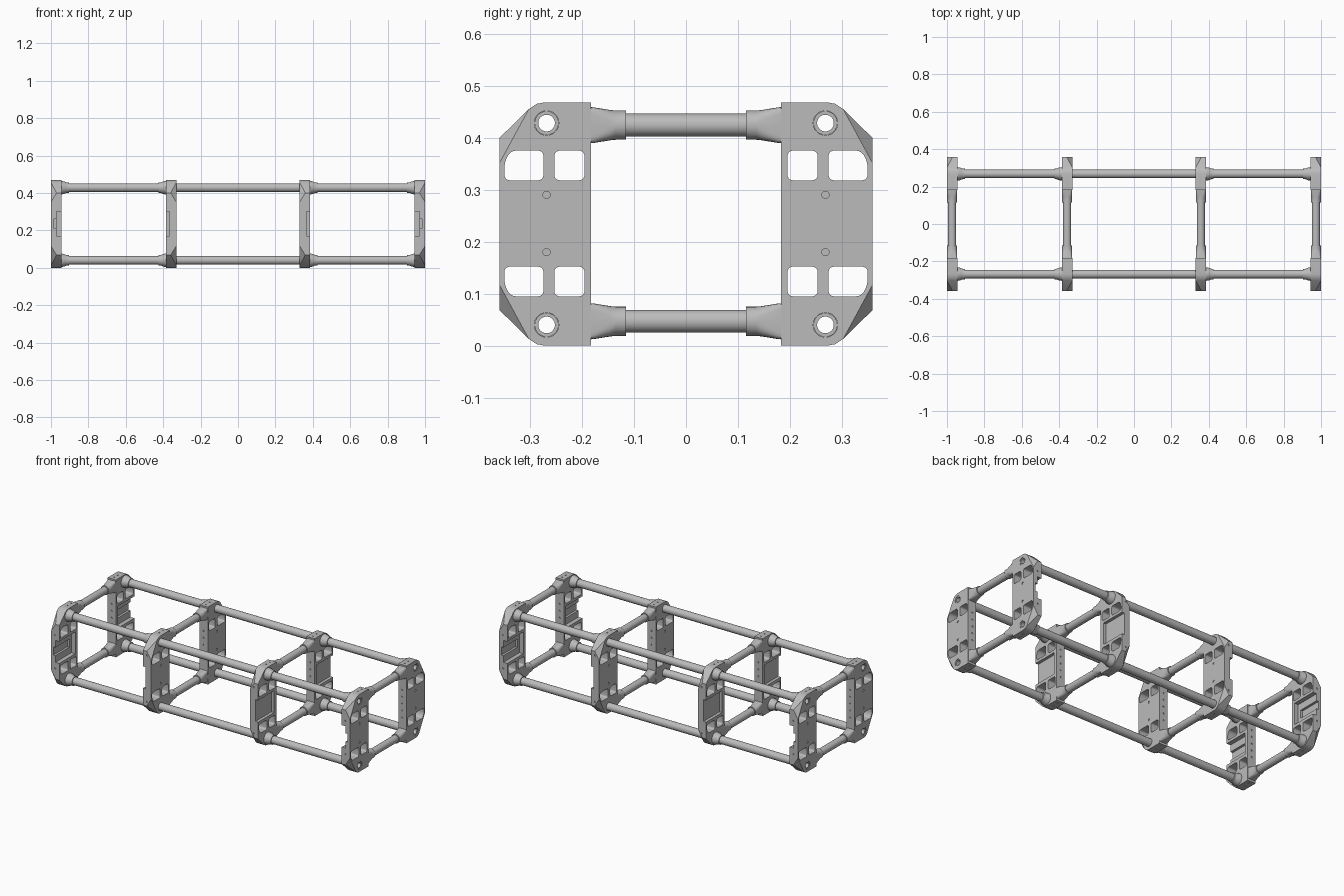
import bpy, bmesh
from math import cos, sin, pi, copysign
from mathutils import Matrix, Vector

if "Cube" in bpy.data.objects:
    bpy.data.objects.remove(bpy.data.objects["Cube"], do_unlink=True)

H = 0.468          # frame height
T = 0.055          # plate thickness
HOLE_Y, HOLE_Z = 0.268, 0.428
END_X, MID_X = 1.0, 0.33

grey = bpy.data.materials.new("machined_grey")
grey.use_nodes = True
grey.diffuse_color = (0.5, 0.5, 0.5, 1)
grey.node_tree.nodes["Principled BSDF"].inputs["Base Color"].default_value = (0.5, 0.5, 0.5, 1)


def add_object(name, bm, smooth=True):
    bmesh.ops.recalc_face_normals(bm, faces=bm.faces)
    mesh = bpy.data.meshes.new(name)
    bm.to_mesh(mesh)
    bm.free()
    mesh.materials.append(grey)
    ob = bpy.data.objects.new(name, mesh)
    bpy.context.collection.objects.link(ob)
    if smooth:
        bpy.ops.object.select_all(action='DESELECT')
        ob.select_set(True)
        bpy.context.view_layer.objects.active = ob
        bpy.ops.object.shade_smooth_by_angle(angle=0.6)
    return ob


def skin(bm, rings, closed=False):
    """Join rings of points with quads; cap the ends unless closed."""
    loops = [[bm.verts.new(p) for p in ring] for ring in rings]
    n = len(loops[0])
    pairs = list(zip(loops, loops[1:])) + ([(loops[-1], loops[0])] if closed else [])
    for a, b in pairs:
        for i in range(n):
            j = (i + 1) % n
            bm.faces.new((a[i], a[j], b[j], b[i]))
    if not closed:
        bm.faces.new(loops[0])
        bm.faces.new(loops[-1])
    return loops


def prism(bm, outline, x0, x1, rounding=0):
    """Extrude a (y, z) outline along x, rounding its corners if asked."""
    a, b = skin(bm, [[(x, y, z) for y, z in outline] for x in (x0, x1)])
    if rounding:
        edges = [bm.edges.get((p, q)) for p, q in zip(a, b)]
        bmesh.ops.bevel(bm, geom=edges, offset=rounding, segments=4, profile=0.5, affect='EDGES')


def box(bm, x, y, z):
    prism(bm, [(y[0], z[0]), (y[1], z[0]), (y[1], z[1]), (y[0], z[1])], *x)


def drill(bm, centre, radius, depth, axis, sides=16):
    """Cylinder through centre reaching depth each way along an axis."""
    turn = Vector((0, 0, 1)).rotation_difference(Vector(axis)).to_matrix().to_4x4()
    bmesh.ops.create_cone(bm, cap_ends=True, segments=sides, radius1=radius, radius2=radius,
                          depth=2 * depth, matrix=Matrix.Translation(centre) @ turn)


def lathe(profile, origin, axis="x", sides=32):
    """Turn a closed (distance, radius) profile about the x or y axis."""
    bm = bmesh.new()
    rings = []
    for d, r in profile:
        ring = []
        for i in range(sides):
            u, v = r * cos(2 * pi * i / sides), r * sin(2 * pi * i / sides)
            ring.append(Vector(origin) + Vector((d, u, v) if axis == "x" else (u, d, v)))
        rings.append(ring)
    skin(bm, rings, closed=True)
    return bm


def plate_mesh(kind):
    """Side plate: x = 0 is the plain face, x = T the socket face."""
    bm = bmesh.new()
    top = [(0.183, H), (0.27, H), (0.287, 0.465), (0.302, 0.455), (0.358, 0.40)]
    prism(bm, top + [(y, H - z) for y, z in reversed(top)], 0, T)
    # slanted facets on the plain face corners
    for flip in (False, True):
        pts = [Vector((0, 0.302, 0.455)), Vector((0, 0.358, 0.352)), Vector((0.03, 0.358, 0.40))]
        if flip:
            pts = [Vector((p.x, p.y, H - p.z)) for p in pts]
        normal = (pts[1] - pts[0]).cross(pts[2] - pts[0])
        if normal.y < 0:
            normal.negate()
        cut = bmesh.ops.bisect_plane(bm, geom=bm.verts[:] + bm.edges[:] + bm.faces[:],
                                     plane_co=pts[0], plane_no=normal, clear_outer=True)
        rim = [e for e in cut["geom_cut"] if isinstance(e, bmesh.types.BMEdge)]
        bmesh.ops.holes_fill(bm, edges=[e for e in rim if e.is_boundary])
    plate = add_object("plate_blank", bm, smooth=False)

    cut = bmesh.new()
    inner = [(0.195, 0.318), (0.253, 0.318), (0.253, 0.375), (0.195, 0.375)]
    outer = [(0.274, 0.318), (0.349, 0.318), (0.349, 0.353), (0.337, 0.375), (0.274, 0.375)]
    for flip in (False, True):
        f = (lambda z: H + 0.002 - z) if flip else (lambda z: z)
        for outline in (inner, outer):
            prism(cut, [(y, f(z)) for y, z in outline], -0.02, T + 0.02, 0.01)
        hz = H - HOLE_Z if flip else HOLE_Z
        drill(cut, (0.03, HOLE_Y, hz), 0.0236, 0.06, (1, 0, 0), 32)
        drill(cut, (0, HOLE_Y, f(0.29)), 0.007, 0.004, (1, 0, 0))
        # edge screw holes
        drill(cut, (0.028, 0.358, f(0.375 if kind == "mid" else 0.335)), 0.005, 0.005, (0, 1, 0), 10)
        for y in (0.205, 0.24):
            drill(cut, (0.028, y, H if not flip else 0), 0.004, 0.005, (0, 0, 1), 10)
    for i in range(5):
        drill(cut, (0.028, 0.183, 0.15 + 0.042 * i), 0.005, 0.005, (0, 1, 0), 10)
    # latch recess, open to the outer edge
    depth = 0.018 if kind == "mid" else 0.026
    box(cut, (T - depth, T + 0.02), (0.205, 0.38), (0.17, 0.302))
    if kind == "end":
        box(cut, (T - 0.04, T + 0.03), (0.225, 0.39), (0.21, 0.26))
    cutter = add_object("plate_cutter", cut, smooth=False)
    cutter.hide_render = True

    mod = plate.modifiers.new("cutouts", 'BOOLEAN')
    mod.operation, mod.solver, mod.object = 'DIFFERENCE', 'EXACT', cutter
    mod.use_self = True
    dg = bpy.context.evaluated_depsgraph_get()
    mesh = bpy.data.meshes.new_from_object(plate.evaluated_get(dg))
    for ob in (plate, cutter):
        bpy.data.objects.remove(ob, do_unlink=True)
    return mesh


def socket_ring(y, half_x, half_z, power, origin, side):
    """Cross-section between round (power 1) and nearly square (small power)."""
    ring = []
    for i in range(32):
        c, s = cos(2 * pi * i / 32), sin(2 * pi * i / 32)
        ring.append((origin[0] + half_x * copysign(abs(c) ** power, c), side * y,
                     origin[1] + half_z * copysign(abs(s) ** power, s)))
    return ring


# Side plates with their collars and cross sockets
levels = {"lower": H - HOLE_Z, "upper": HOLE_Z}
collar = [(0, 0.016), (0, 0.036), (0.016, 0.034), (0.026, 0.029), (0.042, 0.028), (0.042, 0.016)]
for kind in ("mid", "end"):
    mesh = plate_mesh(kind)
    for sx, left in ((1, "left"), (-1, "right")):
        plain = sx * (END_X if kind == "end" else MID_X)
        out = -sx if kind == "end" else sx
        centre = plain + out * T / 2
        for sy, back in ((1, "back"), (-1, "front")):
            tag = f"{kind}_{left}_{back}"
            bm = bmesh.new()
            bm.from_mesh(mesh)
            bm.transform(Matrix.Translation((plain, 0, 0)) @ Matrix.Diagonal((out, sy, 1, 1)))
            add_object(f"plate_{tag}", bm)
            for level, z in levels.items():
                face = plain + out * (T - 0.001)
                add_object(f"collar_{tag}_{level}",
                           lathe([(out * d, r) for d, r in collar], (face, sy * HOLE_Y, z)))
                # cross socket blending from block to round
                zc = z - 0.004 if level == "upper" else z + 0.007
                bm = bmesh.new()
                skin(bm, [socket_ring(y, hx, hz, p, (centre, zc), sy) for y, hx, hz, p in (
                    (0.186, 0.027, 0.035, 0.25), (0.176, 0.027, 0.034, 0.3),
                    (0.145, 0.027, 0.029, 0.7), (0.135, 0.027, 0.028, 1), (0.115, 0.027, 0.028, 1))])
                add_object(f"cross_socket_{tag}_{level}", bm)
        # cross tubes
        for level, z in levels.items():
            zc = z - 0.004 if level == "upper" else z + 0.007
            tube = [(-0.15, 0.016), (-0.15, 0.022), (0.15, 0.022), (0.15, 0.016)]
            add_object(f"cross_tube_{kind}_{left}_{level}", lathe(tube, (centre, 0, zc), "y"))

# Long hollow tubes
L = END_X - 0.002
for level, z in levels.items():
    for sy, back in ((1, "back"), (-1, "front")):
        tube = [(-L, 0.016), (-L, 0.023), (L, 0.023), (L, 0.016)]
        add_object(f"long_tube_{back}_{level}", lathe(tube, (0, sy * HOLE_Y, z)))
